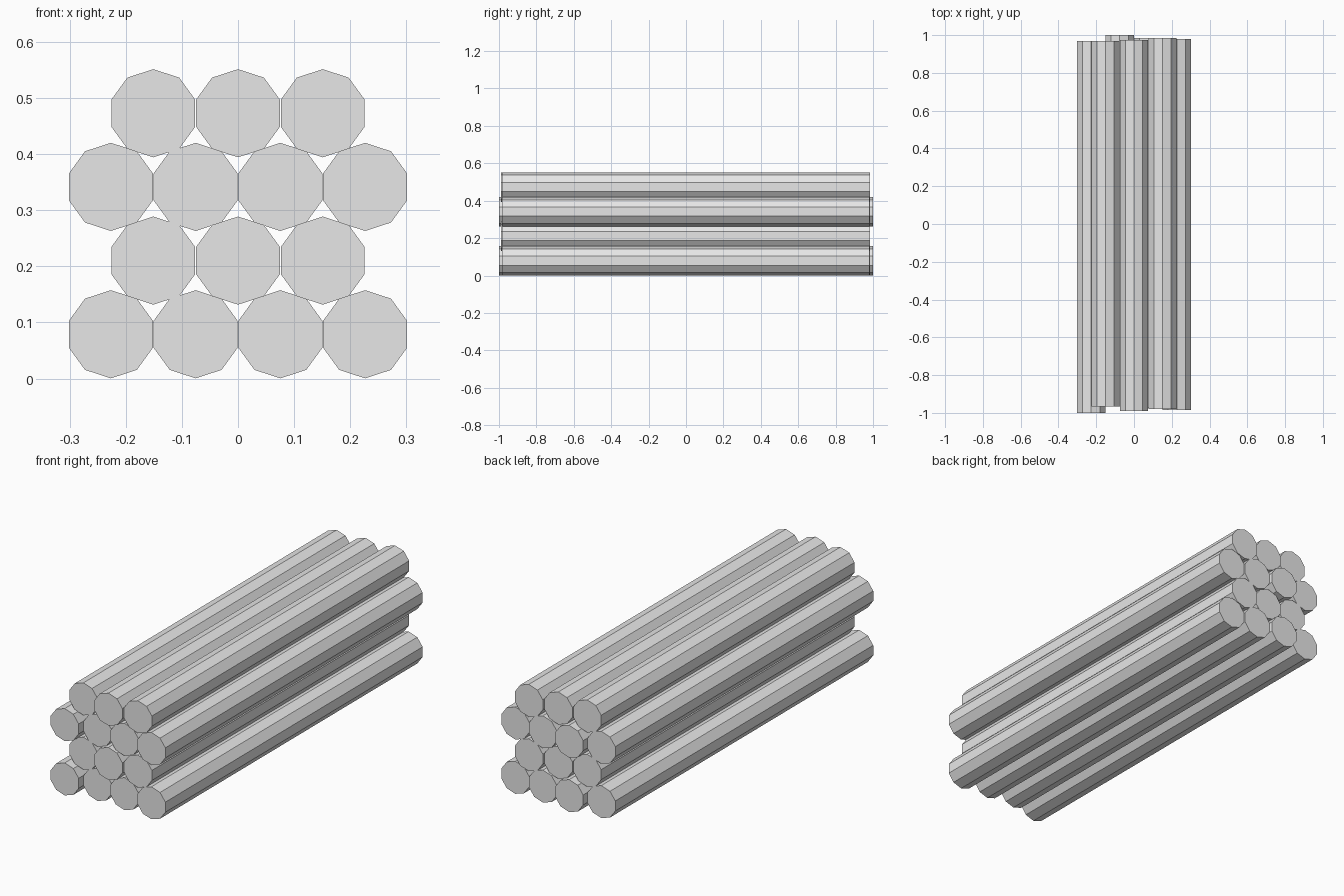
import bpy
from math import radians

cube = bpy.data.objects.get("Cube")
if cube:
    bpy.data.objects.remove(cube, do_unlink=True)

# Single plain grey
GREY = (0.8, 0.8, 0.8, 1.0)
mat = bpy.data.materials.new("light grey")
mat.use_nodes = True
mat.diffuse_color = GREY
mat.node_tree.nodes["Principled BSDF"].inputs["Base Color"].default_value = GREY

RADIUS, PITCH, ROW_STEP, BASE_Z = 0.0785, 0.151, 0.1313, 0.079


def add_log(name, x, z, front, back):
    """Ten-sided log along y, with a corner pointing straight up."""
    bpy.ops.mesh.primitive_cylinder_add(
        vertices=10, radius=RADIUS, depth=back - front,
        location=(x, (front + back) / 2, z), rotation=(radians(90), 0, 0))
    log = bpy.context.object
    log.name = name
    log.data.materials.append(mat)


# Front and back ends of each log, left to right across a row
wide_row = [(-1.0, 0.97), (-0.965, 1.0), (-0.975, 0.985), (-0.985, 0.98)]
narrow_row = [(-0.965, 0.97), (-0.99, 0.975), (-0.98, 0.985)]

# Stack alternating rows of four and three
for row, ends in enumerate([wide_row, narrow_row] * 2):
    for i, (front, back) in enumerate(ends):
        x = (i - (len(ends) - 1) / 2) * PITCH
        add_log(f"log_row{row + 1}_{i + 1}", x, BASE_Z + row * ROW_STEP, front, back)
